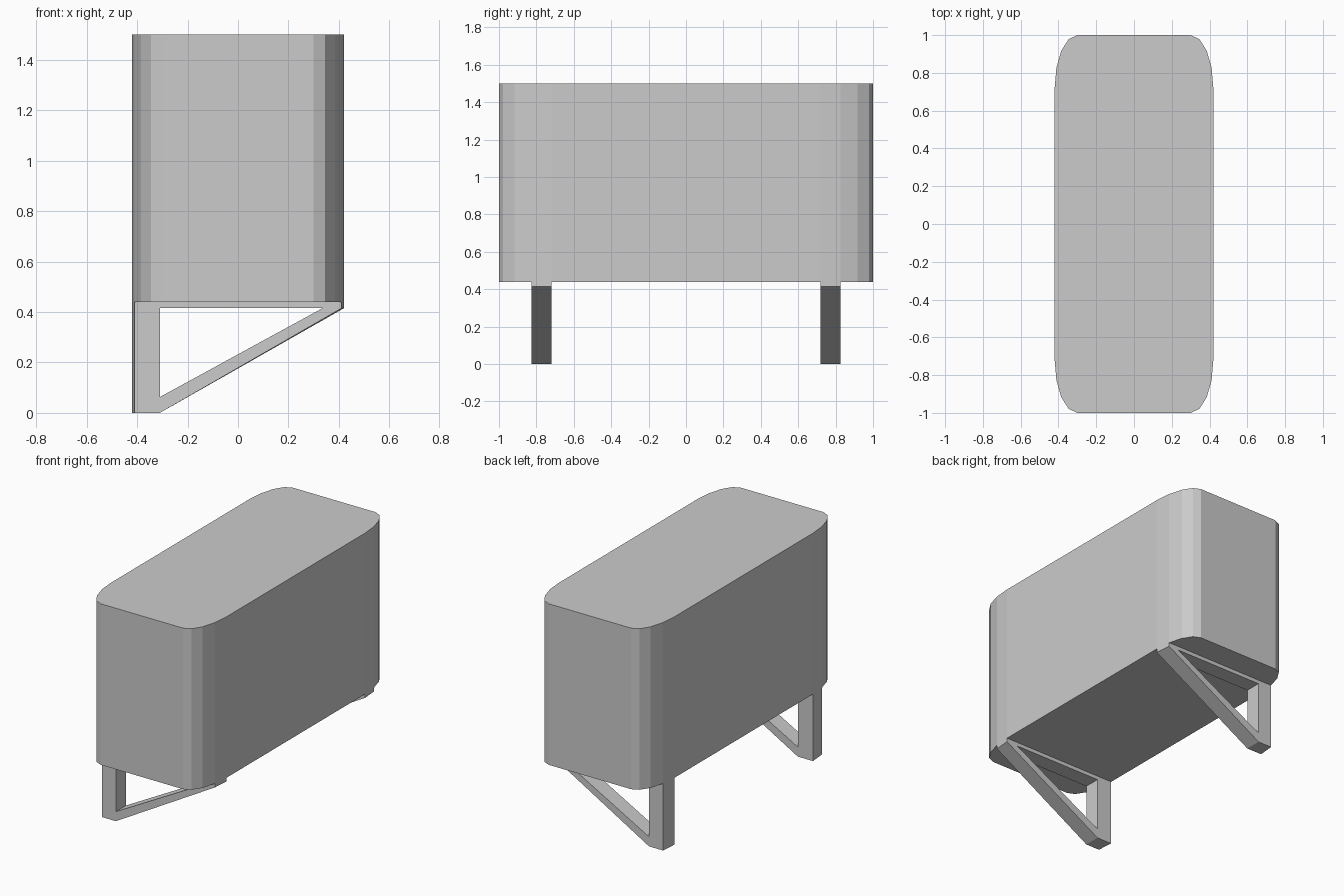
import bpy, bmesh
from math import cos, sin, pi

if "Cube" in bpy.data.objects:
    bpy.data.objects.remove(bpy.data.objects["Cube"])

HX, HY = 0.42, 1.0          # half width and half length
RX, RY = 0.12, 0.28         # elliptical corner radii
Z0, Z1 = 0.44, 1.5          # body bottom and top
SEG = 4                     # facets per corner


def finish(bm, name):
    bmesh.ops.recalc_face_normals(bm, faces=bm.faces)
    mesh = bpy.data.meshes.new(name)
    bm.to_mesh(mesh)
    bm.free()
    obj = bpy.data.objects.new(name, mesh)
    bpy.context.collection.objects.link(obj)
    return obj


# Cabinet body: rounded-rectangle outline extruded upwards
outline = []
for q, (sx, sy) in enumerate([(1, 1), (-1, 1), (-1, -1), (1, -1)]):
    for i in range(SEG + 1):
        a = (q + i / SEG) * pi / 2
        outline.append((sx * (HX - RX) + RX * cos(a), sy * (HY - RY) + RY * sin(a)))
bm = bmesh.new()
base = bm.faces.new([bm.verts.new((x, y, Z0)) for x, y in outline])
top = bmesh.ops.extrude_face_region(bm, geom=[base], use_keep_orig=True)
bmesh.ops.translate(bm, vec=(0, 0, Z1 - Z0),
                    verts=[v for v in top["geom"] if isinstance(v, bmesh.types.BMVert)])
finish(bm, "cabinet_body")

# Leg frames: triangular open profile, its ends following the first corner facet
Y_IN = HY - RY
Y_OUT = Y_IN + RY * sin(pi / 8)
X_OUT = HX - RX + RX * cos(pi / 8)
PROFILE = [(-HX, 0), (-0.31, 0), (HX, 0.415), (HX, Z0), (-HX, Z0),   # outer loop
           (-0.31, 0.063), (0.335, 0.415), (-0.31, 0.415)]           # opening
SIDES = [(0, 1, 5, 7, 4), (1, 2, 6, 5), (2, 3, 4, 7, 6)]
LOOPS = [(0, 1, 2, 3, 4), (5, 6, 7)]


def leg_frame(name, side):
    bm = bmesh.new()
    inner = [bm.verts.new((x, side * Y_IN, z)) for x, z in PROFILE]
    outer = [bm.verts.new((max(-X_OUT, min(X_OUT, x)), side * Y_OUT, z)) for x, z in PROFILE]
    for ring in (inner, outer):
        for f in SIDES:
            bm.faces.new([ring[i] for i in f])
    for loop in LOOPS:
        for a, b in zip(loop, loop[1:] + loop[:1]):
            bm.faces.new((inner[a], inner[b], outer[b], outer[a]))
    return finish(bm, name)


leg_frame("front_leg_frame", -1)
leg_frame("back_leg_frame", 1)
